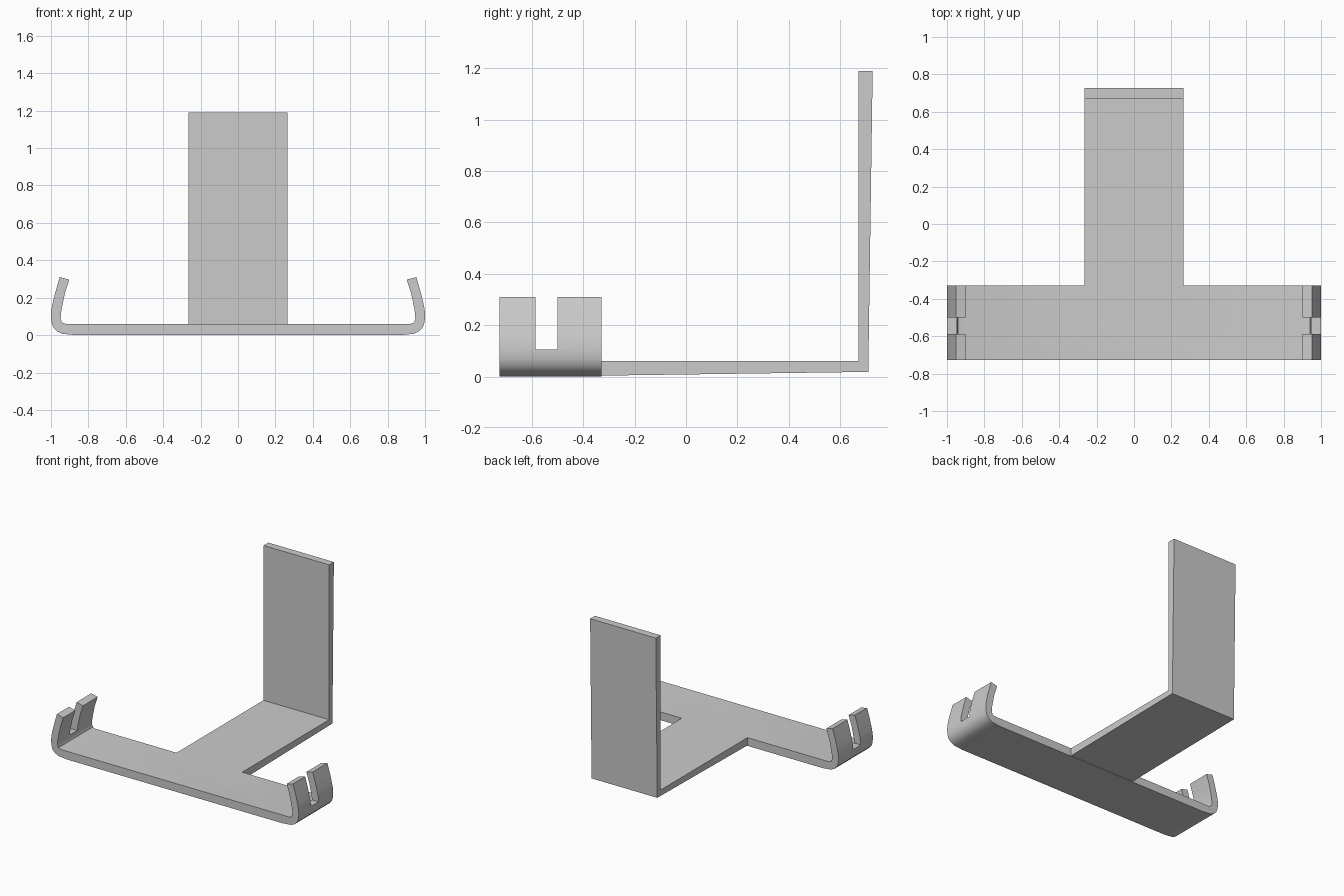
import bpy, bmesh
from math import radians
from mathutils import Vector

if "Cube" in bpy.data.objects:
    bpy.data.objects.remove(bpy.data.objects["Cube"])


def prism(name, pts, to3d, offset):
    """Extrude a closed 2D outline into a solid."""
    bm = bmesh.new()
    face = bm.faces.new([bm.verts.new(to3d(a, b)) for a, b in pts])
    ext = bmesh.ops.extrude_face_region(bm, geom=[face])
    verts = [g for g in ext["geom"] if isinstance(g, bmesh.types.BMVert)]
    bmesh.ops.translate(bm, verts=verts, vec=Vector(offset))
    bmesh.ops.recalc_face_normals(bm, faces=bm.faces)
    mesh = bpy.data.meshes.new(name)
    bm.to_mesh(mesh)
    bm.free()
    obj = bpy.data.objects.new(name, mesh)
    bpy.context.collection.objects.link(obj)
    return obj


def boolean(target, other, operation):
    mod = target.modifiers.new(operation.lower(), 'BOOLEAN')
    mod.object, mod.operation, mod.solver = other, operation, 'EXACT'
    bpy.context.view_layer.objects.active = target
    bpy.ops.object.modifier_apply(modifier=mod.name)
    bpy.data.objects.remove(other)


# Front bar with curled hooks: half outline, mirrored across x = 0
outer = [(0.87, 0.0), (0.94, 0.007), (0.967, 0.02), (0.987, 0.04), (0.997, 0.068),
         (1.0, 0.1), (0.998, 0.137), (0.99, 0.175), (0.975, 0.235), (0.953, 0.31)]
inner = [(0.902, 0.297), (0.925, 0.225), (0.938, 0.165), (0.947, 0.115),
         (0.948, 0.085), (0.941, 0.067), (0.92, 0.06)]
half = outer + inner
outline = half + [(-x, z) for x, z in reversed(half)]
bracket = prism("hook_bracket", outline, lambda x, z: (x, -0.727, z), (0, 0.397, 0))

# Tongue and upright back plate, tapering slightly in thickness
side = [(-0.5, 0.001), (0.71, 0.018), (0.727, 1.19), (0.672, 1.19), (0.672, 0.06), (-0.5, 0.06)]
stem = prism("stem", side, lambda y, z: (-0.265, y, z), (0.53, 0, 0))
boolean(bracket, stem, 'UNION')

# Slot through both hooks
slot = [(-0.587, 0.105), (-0.5, 0.105), (-0.5, 0.5), (-0.587, 0.5)]
cutter = prism("slot_cutter", slot, lambda y, z: (-1.2, y, z), (2.4, 0, 0))
cutter.hide_render = True
boolean(bracket, cutter, 'DIFFERENCE')

# Smooth bends, crisp edges
bracket.select_set(True)
bpy.context.view_layer.objects.active = bracket
bpy.ops.object.shade_smooth_by_angle(angle=radians(40))
